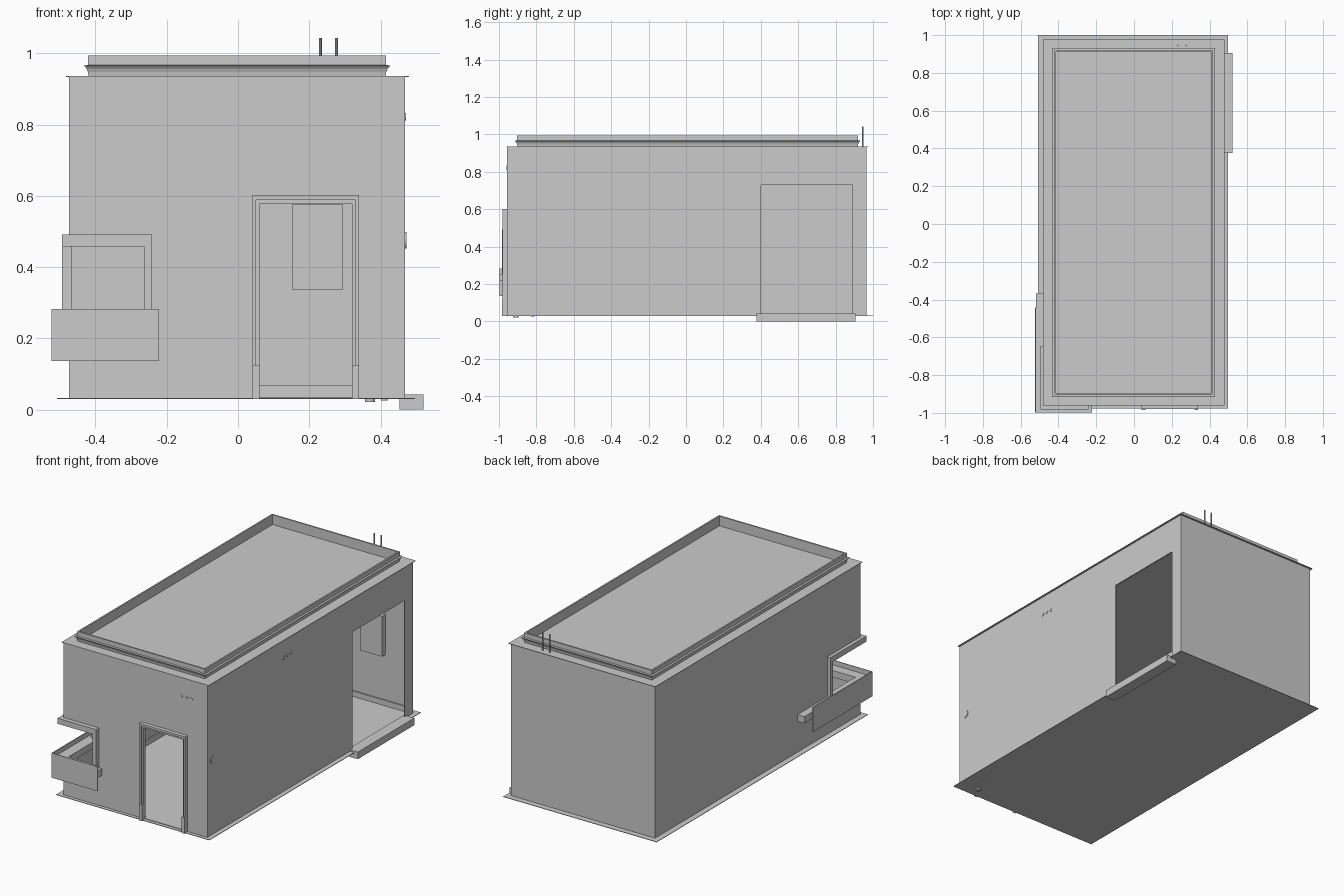
import bpy
import bmesh
from math import pi
from mathutils import Matrix, Vector

if "Cube" in bpy.data.objects:
    bpy.data.objects.remove(bpy.data.objects["Cube"], do_unlink=True)

grey = bpy.data.materials.new("plain_grey")
grey.use_nodes = True
grey.diffuse_color = (0.6, 0.6, 0.6, 1)
grey.node_tree.nodes["Principled BSDF"].inputs["Base Color"].default_value = (0.6, 0.6, 0.6, 1)


def finish(name, bm):
    bmesh.ops.recalc_face_normals(bm, faces=bm.faces)
    mesh = bpy.data.meshes.new(name)
    bm.to_mesh(mesh)
    bm.free()
    mesh.materials.append(grey)
    obj = bpy.data.objects.new(name, mesh)
    bpy.context.collection.objects.link(obj)
    return obj


def box(name, x, y, z):
    """Box from (min, max) pairs."""
    bm = bmesh.new()
    bmesh.ops.create_cube(bm, size=1)
    lo, hi = Vector((x[0], y[0], z[0])), Vector((x[1], y[1], z[1]))
    for v in bm.verts:
        v.co = (lo + hi) / 2 + v.co * (hi - lo)
    return finish(name, bm)


def rod(name, centre, radius, depth, axis="Z", sides=16):
    bm = bmesh.new()
    turn = {"X": Matrix.Rotation(pi / 2, 4, "Y"), "Y": Matrix.Rotation(pi / 2, 4, "X"),
            "Z": Matrix.Identity(4)}[axis]
    bmesh.ops.create_cone(bm, cap_ends=True, segments=sides, radius1=radius, radius2=radius,
                          depth=depth, matrix=Matrix.Translation(centre) @ turn)
    return finish(name, bm)


def cut(target, cutter):
    mod = target.modifiers.new("opening", "BOOLEAN")
    mod.operation = "DIFFERENCE"
    mod.solver = "EXACT"
    mod.object = cutter
    bpy.context.view_layer.objects.active = target
    bpy.ops.object.modifier_apply(modifier=mod.name)
    bpy.data.objects.remove(cutter, do_unlink=True)


# Wall planes
L, R, F, B = -0.474, 0.469, -0.957, 0.966
LOW, TOP = 0.03, 0.934
T = 0.006

# Hollow building shell with door, cargo opening and open corner window
shell = box("building_shell", (L, R), (F, B), (LOW, TOP))
cut(shell, box("room_cutter", (L + T, R - T), (F + T, B - T), (LOW + T, TOP - T)))
cut(shell, box("door_cutter", (0.06, 0.32), (F - 0.1, F + 0.1), (LOW + T, 0.577)))
cut(shell, box("cargo_cutter", (R - 0.1, R + 0.1), (0.4, 0.89), (LOW + T, 0.73)))
cut(shell, box("window_cutter", (L - 0.1, -0.264), (F - 0.1, -0.668), (0.24, 0.458)))

# Thin flanges at base and eaves
box("base_flange", (-0.508, 0.497), (-0.977, 1.0), (LOW, LOW + 0.003))
box("eaves_flange", (-0.483, 0.48), (-0.96, 0.977), (TOP - 0.001, TOP + 0.002))

# Roof parapet: swept profile of (outward offset, height)
profile = [(-0.009, TOP), (-0.002, TOP), (0, 0.947), (0.004, 0.957), (0.012, 0.966),
           (0, 0.967), (0, 0.994), (-0.009, 0.994)]
bm = bmesh.new()
corners = [(-0.421, -0.903, -1, -1), (0.416, -0.903, 1, -1),
           (0.416, 0.92, 1, 1), (-0.421, 0.92, -1, 1)]
rings = [[bm.verts.new((x + sx * o, y + sy * o, z)) for o, z in profile]
         for x, y, sx, sy in corners]
for i, ring in enumerate(rings):
    after = rings[(i + 1) % len(rings)]
    for j in range(len(profile)):
        k = (j + 1) % len(profile)
        bm.faces.new((ring[j], after[j], after[k], ring[k]))
finish("roof_parapet", bm)

# Door frame
for side, outer, inner in (("left", 0.34, 0.32), ("right", 0.04, 0.06)):
    step = (outer + inner) / 2
    box(f"door_post_{side}", sorted((outer, step)), (-0.98, F), (LOW, 0.6))
    box(f"door_lip_{side}", sorted((step, inner)), (-0.971, F + T), (LOW, 0.59))
    box(f"door_post_base_{side}", sorted((outer, inner)), (-0.985, F), (LOW, 0.125))
box("door_lintel", (0.04, 0.34), (-0.98, F), (0.589, 0.602))
box("door_lintel_lip", (0.05, 0.33), (-0.971, F + T), (0.577, 0.589))

# Corner window frame
box("window_head_front", (-0.494, -0.242), (-0.983, F + T), (0.458, 0.491))
box("window_head_side", (-0.494, L + T), (F + T, -0.646), (0.458, 0.491))
box("window_post_front", (-0.264, -0.242), (-0.983, F + T), (0.24, 0.458))
box("window_post_side", (-0.494, L + T), (-0.668, -0.646), (0.24, 0.458))

# Corner counter and its thin boards
box("counter_front", (-0.518, -0.222), (-0.994, -0.935), (0.215, 0.255))
box("counter_side", (-0.518, -0.455), (-0.935, -0.367), (0.215, 0.255))
box("counter_board_front", (-0.523, -0.222), (-0.998, -0.994), (0.137, 0.283))
box("counter_board_side", (-0.523, -0.518), (-0.994, -0.443), (0.137, 0.283))

# Cargo step, wall cabinet and skirting
box("cargo_step", (0.454, 0.521), (0.377, 0.906), (0, 0.042))
box("wall_cabinet", (0.152, 0.295), (0.925, B - T), (0.337, 0.576))
box("skirting_back", (L + T, R - T), (B - 0.014, B - T), (LOW + T, 0.068))
box("skirting_side", (L + T, L + 0.014), (F + T, B - 0.014), (LOW + T, 0.068))

# Roof pipes
for i, x in enumerate((0.231, 0.277)):
    rod(f"roof_pipe_{i + 1}", (x, 0.945, 0.988), 0.0045, 0.11, sides=10)

# Round vents and fittings
for i in range(3):
    rod(f"front_vent_{i + 1}", (0.295 + i * 0.034, F, 0.822), 0.011, 0.006, "Y")
    rod(f"side_vent_{i + 1}", (R, -0.235 + i * 0.034, 0.822), 0.011, 0.006, "X")
rod("side_port", (R, -0.907, 0.475), 0.023, 0.008, "X", 24)
rod("floor_drain", (0.37, -0.91, 0.027), 0.014, 0.01)
rod("small_floor_drain", (0.41, -0.82, 0.029), 0.009, 0.006)
